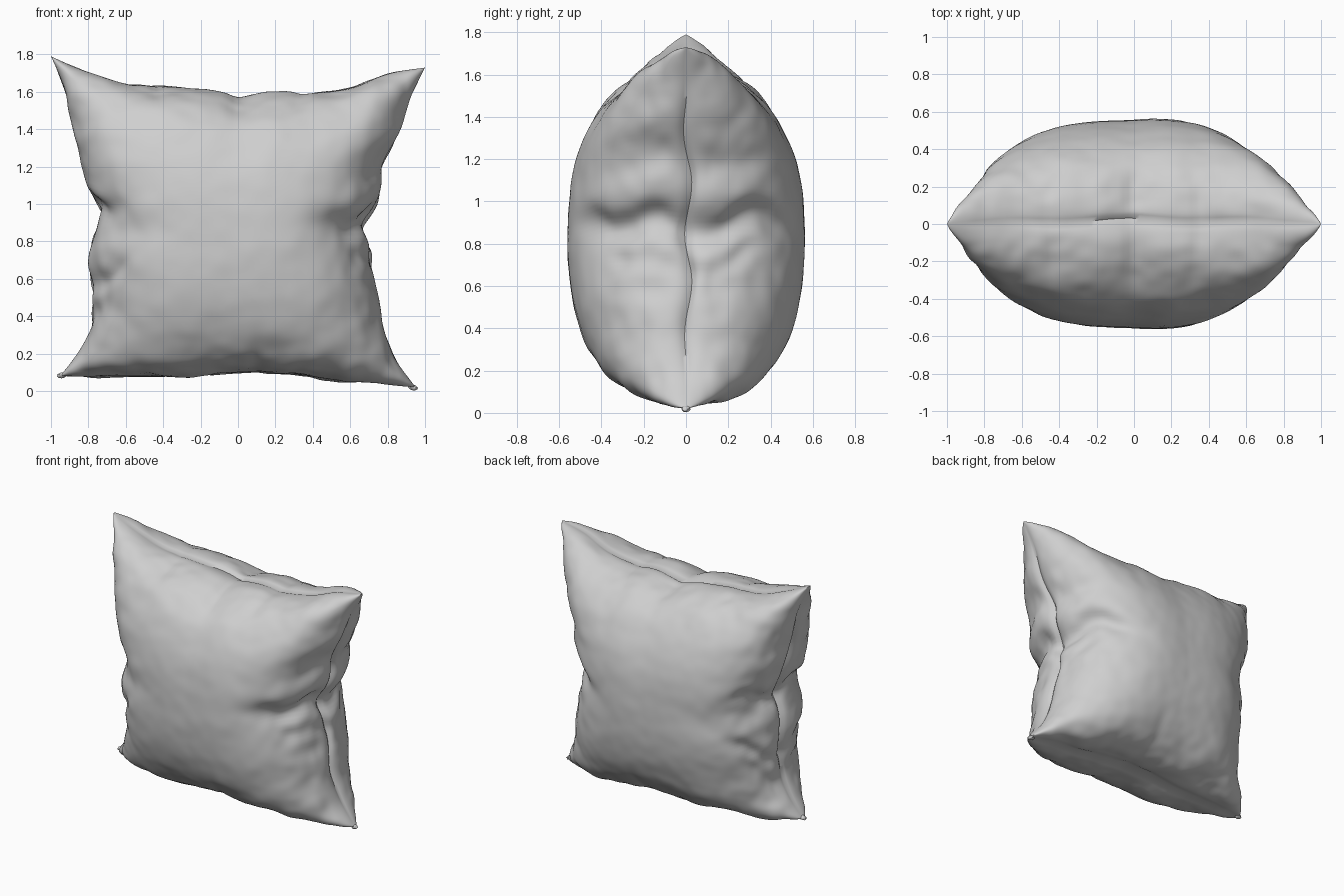
import bpy, bmesh
from math import sin, cos, pi, exp, radians
from mathutils import Vector, noise

cube = bpy.data.objects.get("Cube")
if cube:
    bpy.data.objects.remove(cube, do_unlink=True)

# One plain fabric colour
fabric = bpy.data.materials.new("light_grey_fabric")
fabric.use_nodes = True
grey = (0.62, 0.62, 0.62, 1)
fabric.diffuse_color = grey
fabric.node_tree.nodes["Principled BSDF"].inputs["Base Color"].default_value = grey

# Cushion outline, sampled evenly along each edge
TOP = [1.79, 1.71, 1.65, 1.64, 1.62, 1.59, 1.61, 1.60, 1.63, 1.70, 1.73]
BOTTOM = [.08, .075, .075, .075, .085, .09, .085, .07, .05, .04, .02]
LEFT = [-.95, -.84, -.79, -.8, -.8, -.76, -.82, -.86, -.9, -.94, -1]
RIGHT = [.95, .84, .78, .76, .73, .71, .77, .8, .87, .93, 1]

# Folds: centre x, centre z, angle, length, width, depth
FOLDS = [
    (.64, .84, 18, .19, .065, .055),
    (.68, .68, -20, .12, .05, .02),
    (.76, 1.15, 50, .12, .05, .02),
    (-.76, .94, -15, .12, .05, .035),
    (-.72, .55, 35, .13, .05, .03),
    (-.78, .36, 50, .12, .04, .02),
    (0, 1.53, 90, .1, .05, .02),
    (.35, 1.58, 70, .09, .04, .012),
    (-.45, 1.6, 110, .09, .04, .012),
    (.1, .12, 80, .08, .05, .012),
]


def lerp(a, b, t):
    return a + (b - a) * t


def sample(values, t):
    """Smooth curve through evenly spaced values."""
    f = t * (len(values) - 1)
    i = min(int(f), len(values) - 2)
    f -= i
    b, c = values[i], values[i + 1]
    a = values[i - 1] if i else 2 * b - c
    d = values[i + 2] if i + 2 < len(values) else 2 * c - b
    return b + .5 * f * (c - a + f * (2*a - 5*b + 4*c - d + f * (3*(b - c) + d - a)))


def outline_point(s, t):
    """Fill the four edge curves with a blended patch."""
    x = lerp(sample(LEFT, t), sample(RIGHT, t), s)
    z = lerp(sample(BOTTOM, s), sample(TOP, s), t)
    return x, z


def dome(t, power, root):
    return max(0, 1 - abs(t) ** power) ** root


def cushion_point(u, v, side):
    x, z = outline_point((u + 1) / 2, (v + 1) / 2)
    # The stuffing sags: fuller below, tapering more to the model's left
    across = dome(u, 2.6, .5) if u > 0 else dome(u, 3, .45)
    upright = dome(v, 2.3, .42) if v > 0 else dome(v, 2.4, .33)
    depth = (.555 + (.05 if u > 0 else .01) * u) * across * upright
    # Draw the seam in between the two bulging faces
    seam = exp(-depth / .07)
    pull = .02 * seam + .022 * exp(-depth / .025)
    x -= 1.2 * pull * u ** 21 * (1 - v * v)
    z -= .7 * pull * v ** 21 * (1 - u * u)
    wave = .018 * seam * (sin(9 * x + 2) * .7 + sin(13 * z)) * (1 - u * u * v * v)
    return Vector((x, side * depth + wave, z))


def fold_depth(p):
    total = 0
    for cx, cz, angle, length, width, depth in FOLDS:
        a = radians(angle)
        # Folds rise from the seam towards the faces
        dx, dz = p.x - cx, p.z - cz - .2 * abs(p.y) + .03 * sin(14 * p.y)
        along = (dx * cos(a) + dz * sin(a)) / length
        across = (dz * cos(a) - dx * sin(a)) / width
        total += depth * exp(-along * along - across * across)
    return total


def finish(bm, name):
    mesh = bpy.data.meshes.new(name)
    bm.to_mesh(mesh)
    bm.free()
    obj = bpy.data.objects.new(name, mesh)
    bpy.context.collection.objects.link(obj)
    mesh.materials.append(fabric)
    bpy.ops.object.select_all(action='DESELECT')
    obj.select_set(True)
    bpy.context.view_layer.objects.active = obj
    bpy.ops.object.shade_smooth_by_angle(angle=radians(55))
    return obj


# Cushion: two puffed faces sharing one seam
N = 110
bm = bmesh.new()
steps = [sin(pi * (i / N - .5)) for i in range(N + 1)]
verts = {}


def vert(i, j, side):
    key = (i, j, 0 if i in (0, N) or j in (0, N) else side)
    if key not in verts:
        verts[key] = bm.verts.new(cushion_point(steps[i], steps[j], key[2]))
    return verts[key]


for side in (-1, 1):
    for i in range(N):
        for j in range(N):
            ring = [vert(i, j, side), vert(i + 1, j, side),
                    vert(i + 1, j + 1, side), vert(i, j + 1, side)]
            bm.faces.new(ring if side < 0 else ring[::-1])

# Press in the folds and add soft wrinkles, strongest near the sides
bm.normal_update()
moves = []
for (i, j, side), vt in verts.items():
    p, n = vt.co, vt.normal
    u, v = steps[i], steps[j]
    rim = max(abs(u), abs(v)) ** 4
    fade = min(1, abs(p.y) / .12)
    crumple = noise.noise(Vector((p.x * 4, p.y * 5, p.z * 6)))
    fine = noise.noise(p * 11)
    push = fade * (crumple * (.004 + .016 * rim) + fine * (.002 + .006 * rim))
    push -= fold_depth(p) * (.4 + .6 * fade)
    moves.append((vt, n * push))
for vt, move in moves:
    vt.co += move
finish(bm, "cushion")

# Small gathered knots of cloth at the bottom corners
for name, x, z, tilt in (("left_corner_knot", .935, .02, -.25),
                         ("right_corner_knot", -.94, .085, .1)):
    bm = bmesh.new()
    bmesh.ops.create_icosphere(bm, subdivisions=3, radius=1)
    for vt in bm.verts:
        c = vt.co.copy()
        lump = 1 + .25 * noise.noise(c * 2)
        vt.co = Vector((x + .026 * c.x * lump, .02 * c.y * lump,
                        z + .015 * c.z * lump + .026 * tilt * c.x))
    finish(bm, name)
